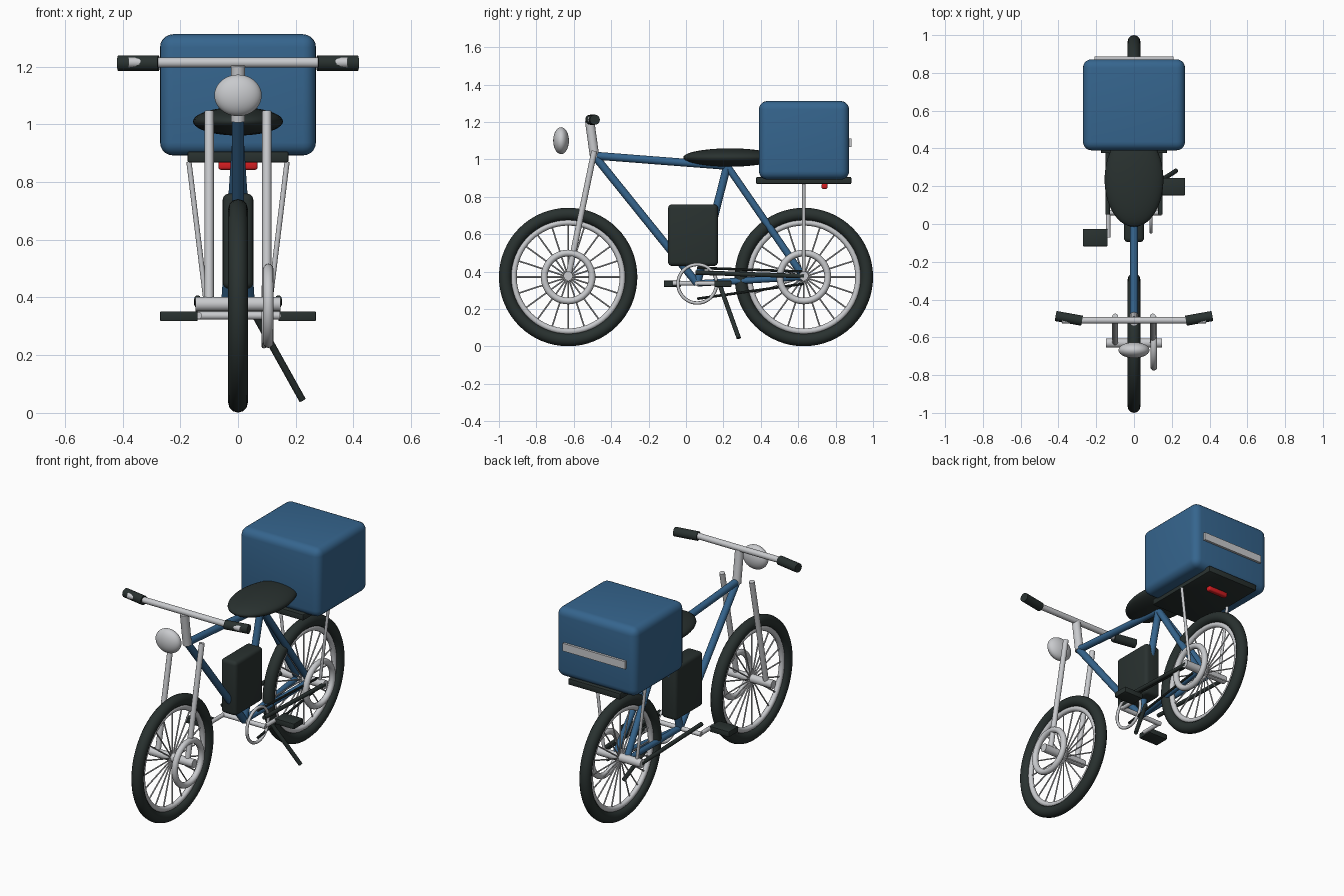
import bpy, math
from mathutils import Vector

if "Cube" in bpy.data.objects:
    bpy.data.objects.remove(bpy.data.objects["Cube"])


def material(name, rgb):
    m = bpy.data.materials.new(name)
    m.diffuse_color = (*rgb, 1)
    m.use_nodes = True
    m.node_tree.nodes["Principled BSDF"].inputs["Base Color"].default_value = m.diffuse_color
    return m


BLUE = material("blue paint", (0.036, 0.13, 0.27))
BLACK = material("black rubber", (0.022, 0.031, 0.029))
SILVER = material("silver metal", (0.58, 0.59, 0.61))
RED = material("red lens", (0.65, 0.012, 0.015))


def finish(name, mat, angle=40):
    ob = bpy.context.object
    ob.name = name
    ob.data.materials.append(mat)
    bpy.ops.object.shade_smooth_by_angle(angle=math.radians(angle))
    return ob


def tube(name, a, b, r, mat, sides=16):
    a, b = Vector(a), Vector(b)
    d = b - a
    bpy.ops.mesh.primitive_cylinder_add(
        vertices=sides, radius=r, depth=d.length, location=(a + b) / 2,
        rotation=d.to_track_quat('Z', 'Y').to_euler())
    return finish(name, mat)


def ring(name, loc, major, minor, mat, seg=64, sides=12):
    bpy.ops.mesh.primitive_torus_add(
        location=loc, rotation=(0, math.pi / 2, 0), major_radius=major,
        minor_radius=minor, major_segments=seg, minor_segments=sides)
    return finish(name, mat, 80)


def block(name, lo, hi, mat, bevel=0.0, segments=4):
    lo, hi = Vector(lo), Vector(hi)
    bpy.ops.mesh.primitive_cube_add(size=1, location=(lo + hi) / 2)
    ob = bpy.context.object
    ob.scale = hi - lo
    bpy.ops.object.transform_apply(location=False, rotation=False, scale=True)
    if bevel:
        mod = ob.modifiers.new("bevel", 'BEVEL')
        mod.width, mod.segments = bevel, segments
        bpy.ops.object.modifier_apply(modifier=mod.name)
    return finish(name, mat)


def ellipsoid(name, loc, radii, mat):
    bpy.ops.mesh.primitive_uv_sphere_add(segments=40, ring_count=20, location=loc)
    bpy.context.object.scale = radii
    bpy.ops.object.transform_apply(location=False, rotation=False, scale=True)
    return finish(name, mat, 80)


# Key joints of the frame
AXLE = 0.63
WZ = 0.371
HEAD = (0, -0.49, 1.02)
SEAT = (0, 0.22, 0.965)
CRANK = (0, 0.06, 0.337)

# Wheels: tyre, rim, spokes, hub and side disc
for end, y in (("front", -AXLE), ("rear", AXLE)):
    c = (0, y, WZ)
    ring(end + "_tyre", c, 0.336, 0.034, BLACK)
    ring(end + "_rim", c, 0.291, 0.016, SILVER)
    tube(end + "_hub", (-0.148, y, WZ + 0.006), (0.148, y, WZ + 0.006), 0.025, SILVER)
    ring(end + "_disc", (0.105, y, WZ), 0.128, 0.018, SILVER, 48)
    for i in range(20):
        a = math.tau * i / 20
        u = Vector((0, math.cos(a), math.sin(a)))
        tube(f"{end}_spoke_{i}", Vector(c) + u * 0.02, Vector(c) + u * 0.29,
             0.0042, SILVER, 6)

# Blue frame tubes
tube("top_tube", HEAD, SEAT, 0.021, BLUE)
tube("down_tube", HEAD, CRANK, 0.021, BLUE)
tube("seat_tube", CRANK, SEAT, 0.021, BLUE)

# Paired parts on both sides
for side, s in (("left", -1), ("right", 1)):
    tube(side + "_seat_stay", (0, 0.22, 0.965), (s * 0.04, AXLE, WZ), 0.019, BLUE)
    tube(side + "_chain_stay", (0, 0.06, 0.337), (s * 0.04, AXLE, WZ), 0.017, BLUE)
    tube(side + "_fork_leg", (s * 0.1, -0.49, 1.045), (s * 0.1, -AXLE, WZ), 0.016, SILVER)
    tube(side + "_rack_strut", (s * 0.17, AXLE, 0.87), (s * 0.11, AXLE, 0.38), 0.009, SILVER)
    tube(side + "_guard_bar", (s * 0.14, 0.05, 0.395), (s * 0.14, AXLE, 0.376), 0.012, BLACK)
    tube(side + "_grip", (s * 0.275, -0.512, 1.212), (s * 0.415, -0.487, 1.212), 0.027, BLACK, 20)
    py = 0.0625 + s * 0.135
    tube(side + "_crank_arm", (s * 0.137, 0.06, 0.337), (s * 0.137, py, 0.337), 0.012, SILVER)
    xs = sorted((s * 0.14, s * 0.27))
    block(side + "_pedal", (xs[0], py - 0.046, 0.318), (xs[1], py + 0.046, 0.352), BLACK, 0.004, 2)

# Steering
tube("stem", (0, -0.488, 1.01), (0, -0.515, 1.205), 0.025, SILVER, 20)
tube("handlebar", (-0.38, -0.51, 1.214), (0.38, -0.51, 1.214), 0.018, SILVER)
ellipsoid("headlight", (0, -0.668, 1.1), (0.082, 0.042, 0.072), SILVER)

# Drivetrain
tube("crank_axle", (-0.145, 0.06, 0.337), (0.145, 0.06, 0.337), 0.014, SILVER)
ring("chainring", (0.09, 0.06, 0.335), 0.103, 0.009, SILVER, 48, 8)
tube("upper_chain", (0.09, 0.06, 0.42), (0.09, AXLE, 0.4), 0.007, BLACK, 8)
tube("lower_chain", (0.09, 0.06, 0.255), (0.09, AXLE, 0.335), 0.007, BLACK, 8)
tube("kickstand", (0.064, 0.18, 0.33), (0.223, 0.282, 0.045), 0.012, BLACK)

# Battery and saddle
block("battery", (-0.053, -0.096, 0.43), (0.053, 0.171, 0.76), BLACK, 0.022)
ellipsoid("saddle", (0, 0.235, 1.01), (0.156, 0.25, 0.049), BLACK)

# Rear rack and cargo box
block("rack", (-0.175, 0.375, 0.868), (0.175, 0.884, 0.906), BLACK, 0.006, 2)
block("cargo_box", (-0.27, 0.39, 0.892), (0.27, 0.872, 1.312), BLUE, 0.045, 5)
block("reflective_strip", (-0.21, 0.87, 1.065), (0.21, 0.886, 1.112), SILVER)
block("tail_light", (-0.068, 0.725, 0.842), (0.068, 0.757, 0.872), RED, 0.009, 3)
